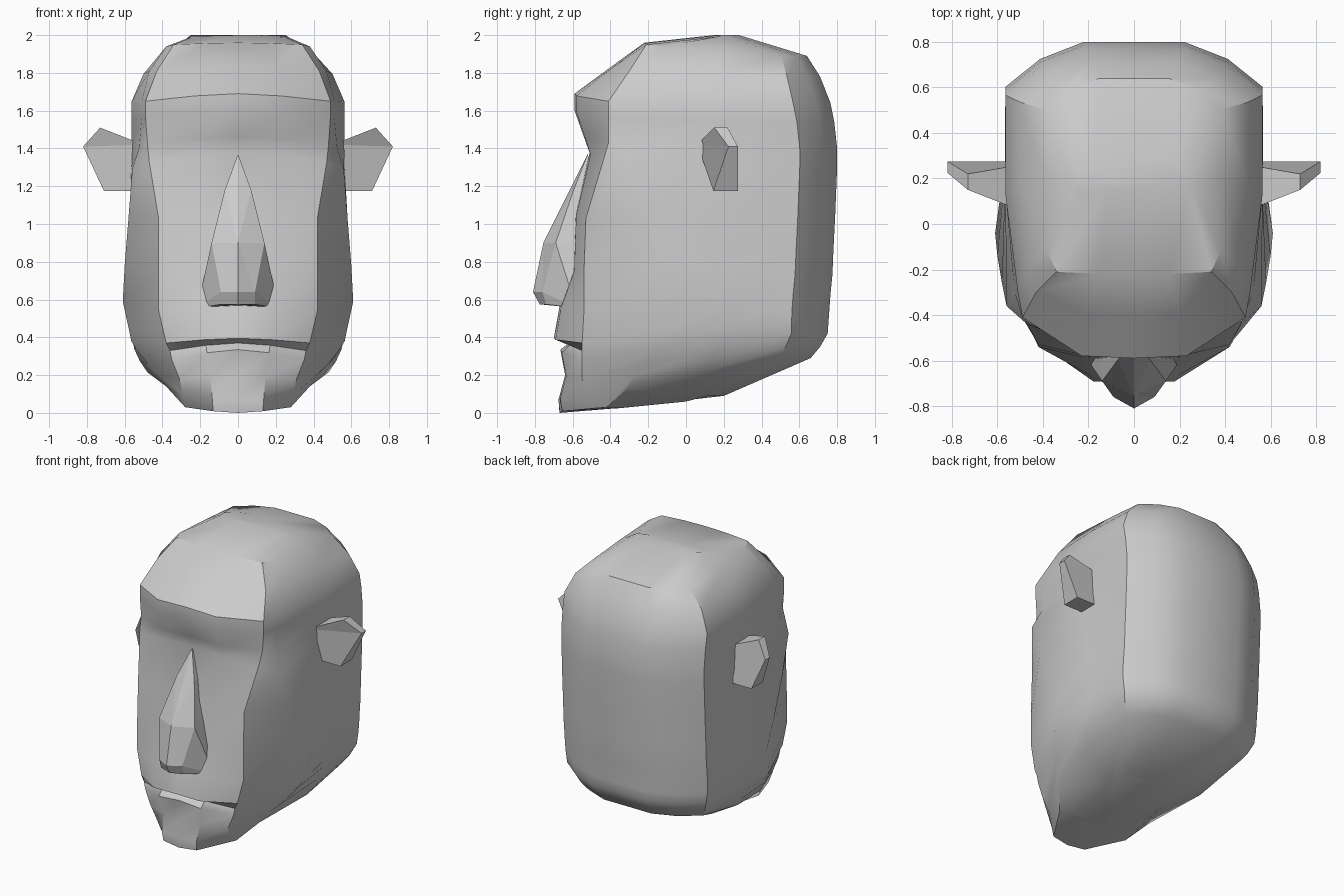
import bpy, bmesh
from math import radians

if "Cube" in bpy.data.objects:
    bpy.data.objects.remove(bpy.data.objects["Cube"])

def finish(name, bm, smooth):
    bmesh.ops.remove_doubles(bm, verts=bm.verts, dist=0.0005)
    bmesh.ops.recalc_face_normals(bm, faces=bm.faces)
    me = bpy.data.meshes.new(name)
    bm.to_mesh(me)
    bm.free()
    ob = bpy.data.objects.new(name, me)
    bpy.context.collection.objects.link(ob)
    if smooth:
        bpy.context.view_layer.objects.active = ob
        ob.select_set(True)
        bpy.ops.object.shade_smooth_by_angle(angle=radians(smooth))
        ob.select_set(False)
    return ob

# Profiles from under the jaw to the crown, one entry per loop
front = [(-.4, .022), (-.67, 0), (-.675, .07), (-.64, .2), (-.665, .335), (-.62, .37),
         (-.70, .395), (-.67, .56), (-.595, .75), (-.585, 1.05), (-.51, 1.38),
         (-.54, 1.46), (-.59, 1.6), (-.59, 1.69), (-.4, 1.83), (-.22, 1.96), (.15, 2.0)]
cheek = [(.2, -.35, .025), (.28, -.42, .03), (.29, -.52, .09), (.31, -.55, .18), (.35, -.55, .28),
         (.36, -.55, .33), (.38, -.55, .37), (.42, -.54, .54), (.42, -.54, .75), (.42, -.53, 1.03),
         (.47, -.44, 1.33), (.48, -.41, 1.43), (.49, -.41, 1.57), (.49, -.41, 1.65),
         (.43, -.3, 1.81), (.34, -.21, 1.95), (.24, .15, 1.99)]
crease = [(.22, 0, .06), (.38, -.3, .14), (.42, -.27, .2), (.48, -.21, .26), (.54, -.15, .34),
          (.565, -.13, .38), (.575, -.11, .43), (.61, -.04, .59), (.6, -.14, .78), (.58, -.26, 1.03),
          (.56, -.36, 1.29), (.525, -.3, 1.4), (.51, -.3, 1.56), (.51, -.3, 1.65),
          (.47, -.2, 1.81), (.38, -.12, 1.94), (.25, .17, 1.99)]
back = [(.2, .09), (.66, .29), (.71, .35), (.75, .42), (.755, .49), (.76, .56), (.765, .63),
        (.775, .73), (.78, .85), (.79, 1.05), (.8, 1.3), (.8, 1.4), (.785, 1.54), (.765, 1.64),
        (.71, 1.78), (.64, 1.89), (.28, 2.0)]
half_width = [.25, .48, .52, .55, .56] + [.565] * 9 + [.50, .39, .25]

def loop(f, c, k, b, w):
    """One closed loop round the head, left half mirrored from the right."""
    y5 = b[0] - .35 * w
    half = [(0, f[0], f[1]),
            (.47 * c[0], f[0] + .06 * (c[1] - f[0]), f[1] + .3 * (c[2] - f[1])),
            c, k,
            ((w + max(w, min(k[0], .57))) / 2, (k[1] + y5) / 2, (k[2] + b[1]) / 2),
            (w, y5, b[1]),
            (.73 * w, y5 + .62 * (b[0] - y5), b[1]),
            (.39 * w, b[0], b[1]), (0, b[0], b[1])]
    return half + [(-x, y, z) for x, y, z in half[-2:0:-1]]

# Head: loft through the loops
bm = bmesh.new()
rings = [[bm.verts.new(p) for p in loop(*r)] for r in zip(front, cheek, crease, back, half_width)]
for a, b in zip(rings, rings[1:]):
    for i in range(len(a)):
        j = (i + 1) % len(a)
        bm.faces.new((a[i], a[j], b[j], b[i]))
bm.faces.new(rings[0])
bm.faces.new(rings[-1])
finish("head", bm, 32)

# Nose: one half, mirrored
bm = bmesh.new()
pts = dict(A=(0, -.52, 1.37), B=(.07, -.595, 1.18), C=(.14, -.69, .9), D=(0, -.755, .9),
           E=(0, -.81, .64), F=(.09, -.76, .64), G=(.215, -.58, .555), H=(.09, -.74, .575),
           I=(0, -.775, .575), J=(0, -.58, .565), K=(.14, -.5, .9), L=(.07, -.48, 1.18))
for s in (1, -1):
    v = {k: bm.verts.new((s * x, y, z)) for k, (x, y, z) in pts.items()}
    for f in ("ABD", "BCD", "DFE", "DCF", "CGF", "FGH", "EFHI", "IHGJ", "BLKC", "CKG", "ALB"):
        bm.faces.new([v[k] for k in f])
finish("nose", bm, 0)

# Ears: five-sided wedges
ear = [(.5, .06, .26, 1.42), (.73, .15, .22, 1.51), (.82, .225, .275, 1.41),
       (.71, .145, .275, 1.175), (.5, .145, .275, 1.175)]
for s, side in ((1, "right"), (-1, "left")):
    bm = bmesh.new()
    fr = [bm.verts.new((s * x, y, z)) for x, y, _, z in ear]
    bk = [bm.verts.new((s * x, y, z)) for x, _, y, z in ear]
    bm.faces.new((fr[0], fr[1], fr[2]))
    bm.faces.new((fr[0], fr[2], fr[3], fr[4]))
    bm.faces.new(bk)
    for i in range(5):
        j = (i + 1) % 5
        bm.faces.new((fr[i], fr[j], bk[j], bk[i]))
    finish("ear_" + side, bm, 0)
